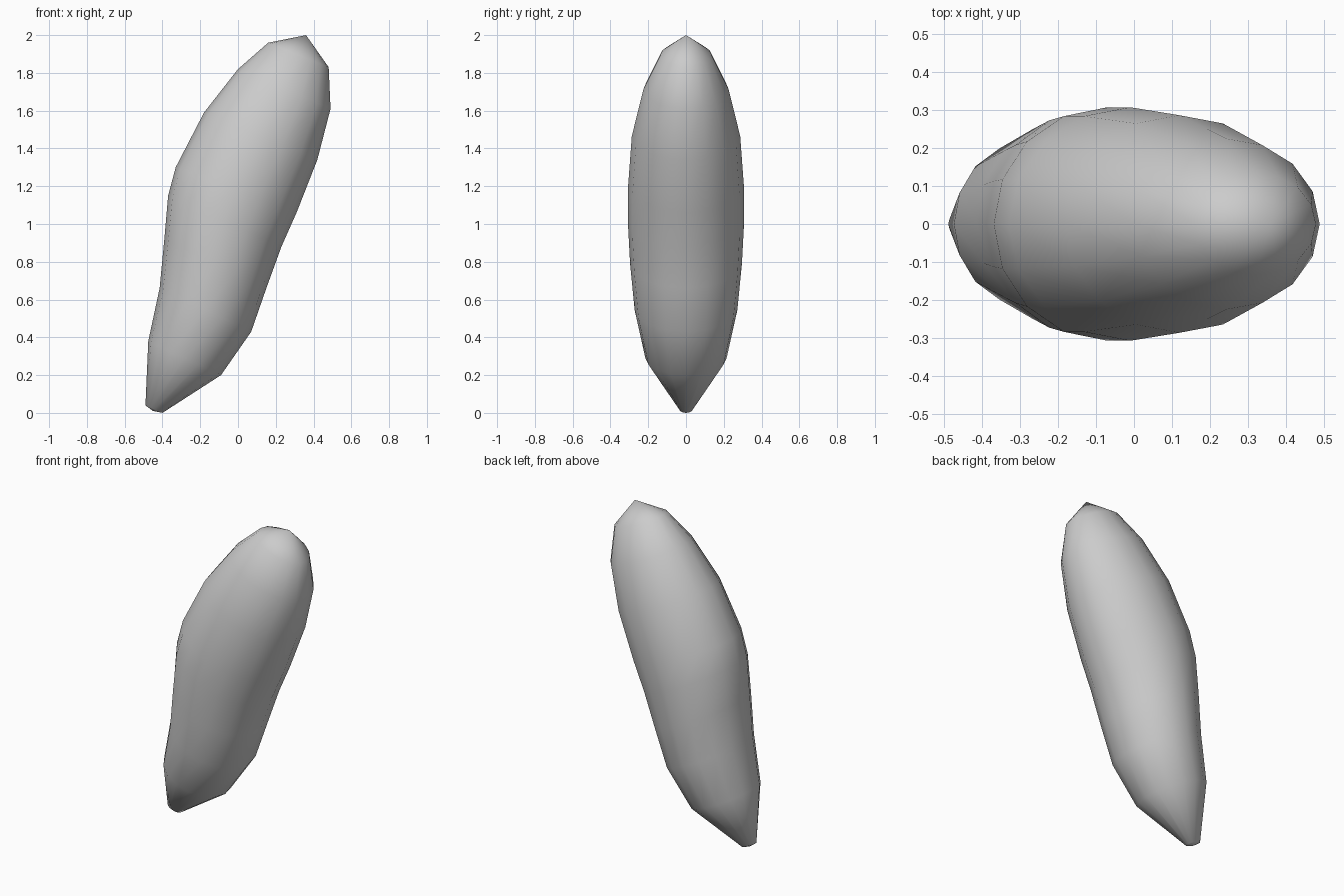
import bpy, bmesh
from math import cos, sin, pi

if "Cube" in bpy.data.objects:
    bpy.data.objects.remove(bpy.data.objects["Cube"])

SIDES = 16

# Tilted rings: left edge (x, z), right edge (x, z), half width in y
RINGS = [
    (-0.49, 0.04, -0.40, 0.00, 0.035),
    (-0.475, 0.38, -0.09, 0.20, 0.215),
    (-0.415, 0.66, 0.07, 0.43, 0.272),
    (-0.39, 0.92, 0.15, 0.66, 0.296),
    (-0.37, 1.15, 0.23, 0.88, 0.308),
    (-0.33, 1.30, 0.31, 1.06, 0.308),
    (-0.18, 1.59, 0.42, 1.34, 0.287),
    (0.00, 1.82, 0.49, 1.61, 0.225),
    (0.16, 1.96, 0.48, 1.83, 0.135),
]

bm = bmesh.new()


def ring(lx, lz, rx, rz, half):
    verts = []
    for i in range(SIDES):
        a = 2 * pi * i / SIDES
        t = (1 + cos(a)) / 2
        verts.append(bm.verts.new((lx + (rx - lx) * t, half * sin(a), lz + (rz - lz) * t)))
    return verts


def cap(loop, point):
    tip = bm.verts.new(point)
    for i in range(SIDES):
        bm.faces.new((loop[i], loop[(i + 1) % SIDES], tip))


# Body lofted through the rings
loops = [ring(*r) for r in RINGS]
for a, b in zip(loops, loops[1:]):
    for i in range(SIDES):
        j = (i + 1) % SIDES
        bm.faces.new((a[i], a[j], b[j], b[i]))

# Closed tips
cap(loops[0], (-0.45, 0.0, 0.01))
cap(loops[-1], (0.36, 0.0, 2.0))
bmesh.ops.recalc_face_normals(bm, faces=bm.faces)
for f in bm.faces:
    f.smooth = True

mesh = bpy.data.meshes.new("leaning_body")
bm.to_mesh(mesh)
bm.free()
bpy.context.collection.objects.link(bpy.data.objects.new("leaning_body", mesh))
